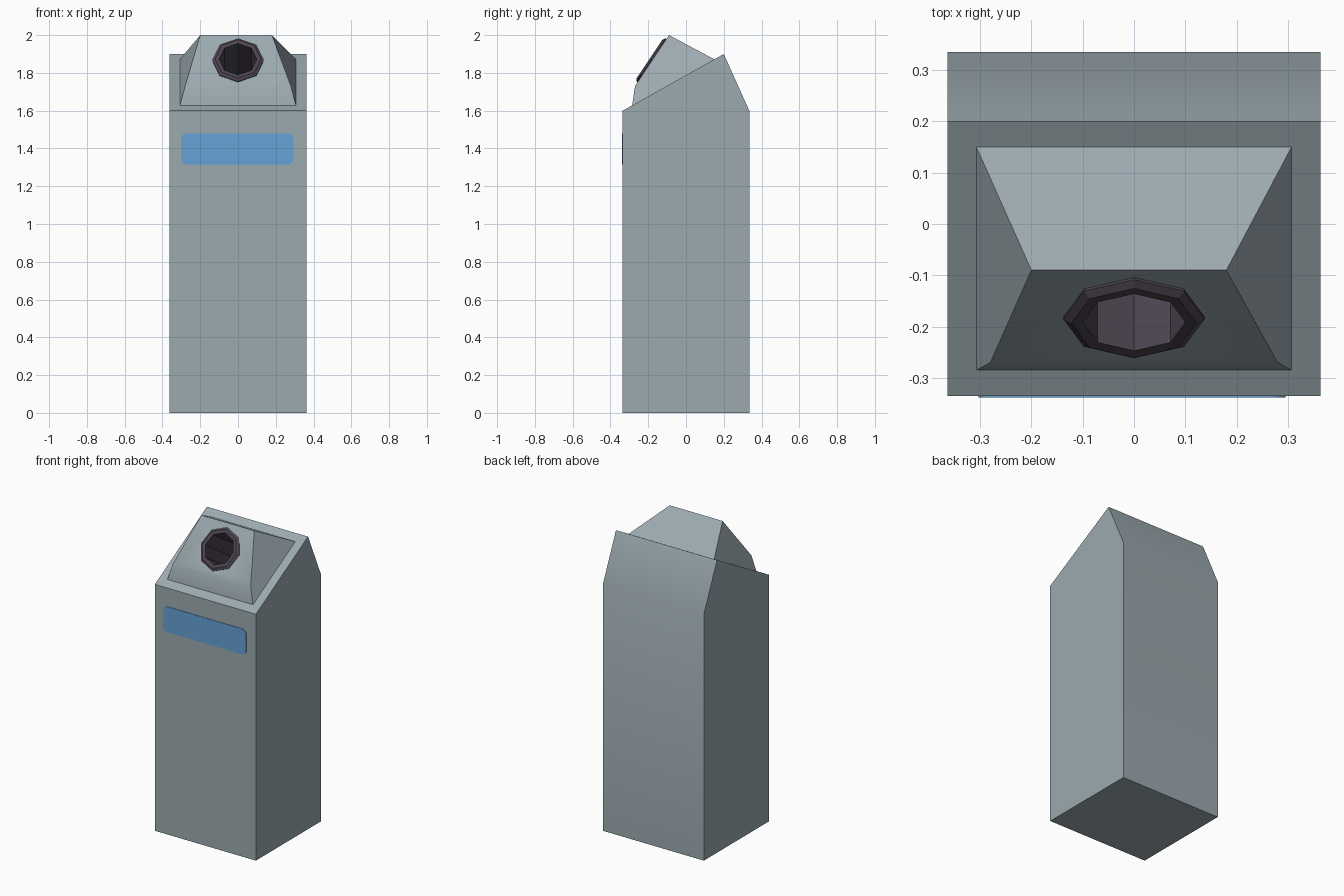
import bpy, bmesh, math
from mathutils import Vector

if "Cube" in bpy.data.objects:
    bpy.data.objects.remove(bpy.data.objects["Cube"])


def material(name, rgb):
    m = bpy.data.materials.new(name)
    m.diffuse_color = (*rgb, 1)
    m.use_nodes = True
    m.node_tree.nodes["Principled BSDF"].inputs["Base Color"].default_value = m.diffuse_color
    return m


GREY = material("grey metal", (0.33, 0.40, 0.43))
BLUE = material("blue panel", (0.13, 0.36, 0.66))
DARK = material("dark purple", (0.072, 0.058, 0.078))


def finish(name, bm, mat, smooth=False):
    bmesh.ops.remove_doubles(bm, verts=bm.verts[:], dist=1e-5)
    mesh = bpy.data.meshes.new(name)
    bm.to_mesh(mesh)
    bm.free()
    mesh.materials.append(mat)
    ob = bpy.data.objects.new(name, mesh)
    bpy.context.collection.objects.link(ob)
    if smooth:
        bpy.ops.object.select_all(action='DESELECT')
        ob.select_set(True)
        bpy.context.view_layer.objects.active = ob
        bpy.ops.object.shade_smooth_by_angle(angle=math.radians(30))
    return ob


# Tilted frame of the chute opening: centre, up-slope and outward directions
CENTRE = Vector((0, -0.18, 1.865))
UP = Vector((0, 0.18, 0.27)).normalized()
OUT = Vector((1, 0, 0)).cross(UP)


def octagon(radius, offset):
    return [CENTRE + Vector((radius * math.cos(k * math.pi / 4), 0, 0))
            + UP * radius * math.sin(k * math.pi / 4) + OUT * offset for k in range(8)]


def roof(x, y):
    return Vector((x, y, 1.6 + (y + 0.335) * 0.3 / 0.535))


# Cabinet: side profile extruded across x, with a framed opening in the sloped roof
W = 0.363
profile = [(-0.335, 0), (-0.335, 1.6), (0.2, 1.9), (0.335, 1.6), (0.335, 0)]
bm = bmesh.new()


def face(*pts):
    return bm.faces.new([bm.verts.new(p) for p in pts])


face(*[(W, y, z) for y, z in reversed(profile)])
face(*[(-W, y, z) for y, z in profile])
for i, (a, b) in enumerate(zip(profile, profile[1:] + profile[:1])):
    if i != 1:
        face((-W, *a), (W, *a), (W, *b), (-W, *b))
outer = [roof(-W, -0.335), roof(W, -0.335), roof(W, 0.2), roof(-W, 0.2)]
base = [roof(-0.307, -0.285), roof(0.307, -0.285), roof(0.307, 0.15), roof(-0.307, 0.15)]
for i in range(4):
    j = (i + 1) % 4
    face(outer[i], outer[j], base[j], base[i])
bmesh.ops.remove_doubles(bm, verts=bm.verts[:], dist=1e-5)
bmesh.ops.recalc_face_normals(bm, faces=bm.faces[:])
finish("cabinet", bm, GREY, True)

# Hood: faceted housing rising from the roof, front face pierced by an octagon
bm = bmesh.new()
bl, br = Vector((-0.28, -0.27, 1.73)), Vector((0.28, -0.27, 1.73))
tl, tr = Vector((-0.2, -0.09, 2.0)), Vector((0.18, -0.09, 2.0))
face(base[0], base[1], br, bl)
face(tl, tr, base[2], base[3])
face(base[1], base[2], tr, br)
face(base[3], base[0], bl, tl)
hole = octagon(0.133, 0)
corners = {1: tr, 3: tl, 5: bl, 7: br}
for k in (1, 3, 5, 7):
    n = (k + 2) % 8
    face(corners[k], corners[n], hole[n], hole[(k + 1) % 8], hole[k])
bmesh.ops.remove_doubles(bm, verts=bm.verts[:], dist=1e-5)
bmesh.ops.recalc_face_normals(bm, faces=bm.faces[:])
finish("hood", bm, GREY, True)

# Chute: bevelled rim and a deep tube with a closed end
bm = bmesh.new()
loops = [octagon(r, o) for r, o in ((0.136, -0.003), (0.138, 0.006), (0.122, 0.016),
                                    (0.1, 0.014), (0.1, -0.29))]
for a, b in zip(loops, loops[1:]):
    for k in range(8):
        n = (k + 1) % 8
        face(a[k], a[n], b[n], b[k])
face(*loops[-1])
finish("chute_rim", bm, DARK)

# Front panel: thin rounded plate
bm = bmesh.new()
R = 0.03
pts = []
for cx, cz, start in ((0.265, 1.45, 0), (-0.273, 1.45, 90), (-0.273, 1.345, 180), (0.265, 1.345, 270)):
    for s in range(6):
        t = math.radians(start + s * 18)
        pts.append((cx + R * math.cos(t), cz + R * math.sin(t)))
front = [(x, -0.338, z) for x, z in pts]
back = [(x, -0.334, z) for x, z in pts]
face(*front)
for i in range(len(pts)):
    j = (i + 1) % len(pts)
    face(front[j], front[i], back[i], back[j])
finish("front_panel", bm, BLUE)
